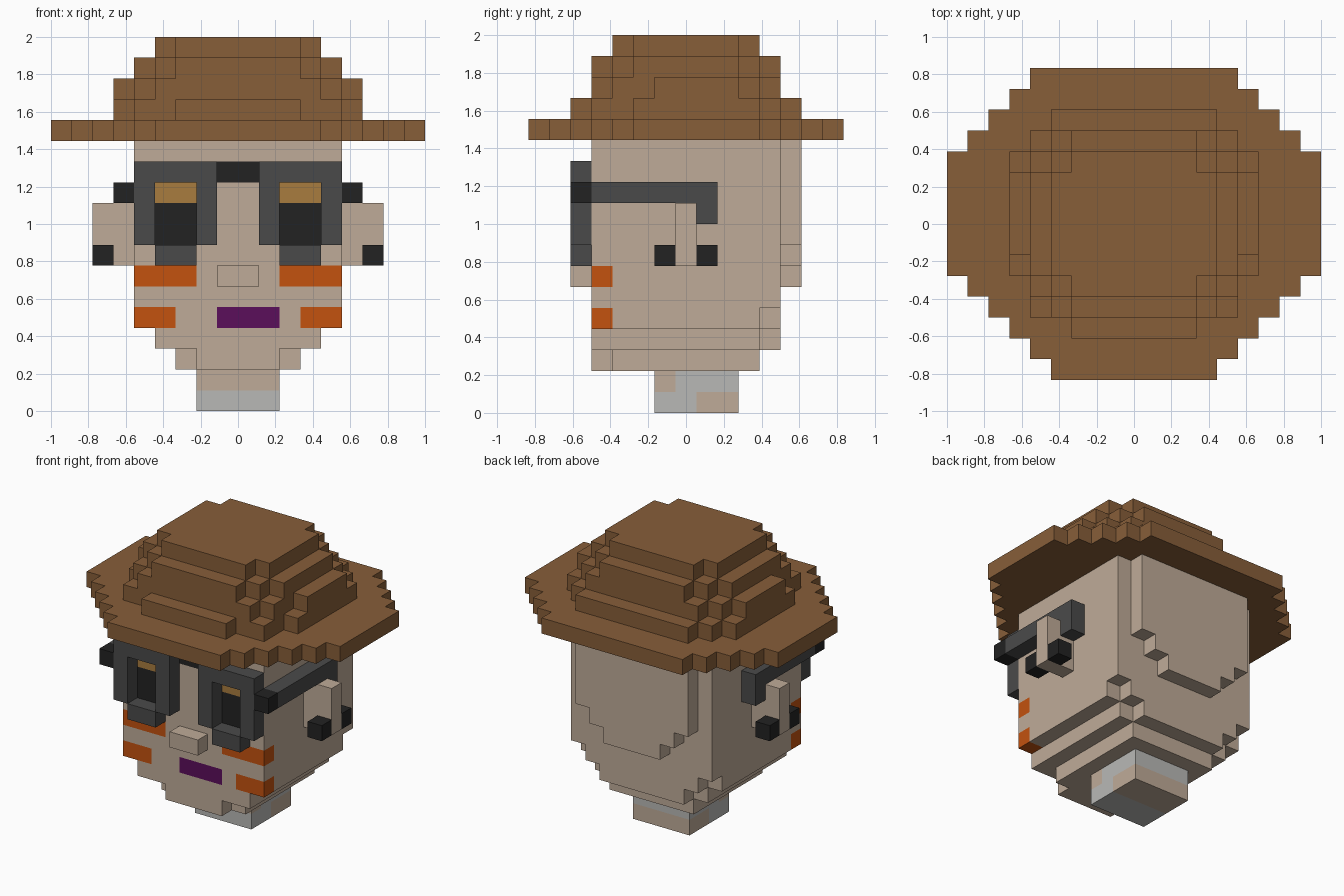
import bpy
import bmesh
from itertools import product
from mathutils import Vector
from math import radians

if "Cube" in bpy.data.objects:
    bpy.data.objects.remove(bpy.data.objects["Cube"], do_unlink=True)

UNIT = 1 / 9          # size of one block
DEPTH = 7.5           # half the depth, in blocks


def make_material(name, hex_code):
    """Flat material from an sRGB hex colour, stored as linear values."""
    channels = [c / 255 for c in bytes.fromhex(hex_code)]
    color = [c / 12.92 if c < 0.04 else ((c + 0.055) / 1.055) ** 2.4 for c in channels] + [1]
    mat = bpy.data.materials.new(name)
    mat.use_nodes = True
    mat.diffuse_color = color
    mat.node_tree.nodes["Principled BSDF"].inputs["Base Color"].default_value = color
    return mat


skin = make_material("skin", "bfab98")
brown = make_material("hat brown", "875e39")
grey = make_material("frame grey", "4a4a4a")
black = make_material("black", "222222")
gold = make_material("lens gold", "a97c3f")
orange = make_material("face paint orange", "c3520f")
purple = make_material("lip purple", "5b0e5b")
pale = make_material("collar grey", "b9b9b6")


def both(x, y, z, mat):
    """A block range and its mirror image across the middle."""
    return [(x, y, z, mat), ((-x[1], -x[0]), y, z, mat)]


def wide(half, y, z, mat):
    """A block range centred on the middle."""
    return [((-half, half), y, z, mat)]


def block_part(name, boxes):
    """Union of block ranges as one outer shell; later ranges repaint earlier ones."""
    cells = {}
    for x, y, z, mat in boxes:
        for cell in product(range(*x), range(*y), range(*z)):
            cells[cell] = mat
    mats = list(dict.fromkeys(cells.values()))
    bm = bmesh.new()
    verts = {}

    def corner(p):
        if p not in verts:
            verts[p] = bm.verts.new(Vector((p[0], p[1] - DEPTH, p[2])) * UNIT)
        return verts[p]

    for cell, mat in cells.items():
        for axis, side in product(range(3), (0, 1)):
            beside = list(cell)
            beside[axis] += 2 * side - 1
            if tuple(beside) in cells:
                continue
            loop = []
            for u, v in ((0, 0), (1, 0), (1, 1), (0, 1)):
                p = list(cell)
                p[axis] += side
                p[(axis + 1) % 3] += u
                p[(axis + 2) % 3] += v
                loop.append(corner(tuple(p)))
            face = bm.faces.new(loop if side else loop[::-1])
            face.material_index = mats.index(mat)
    # Merge flat areas of one colour
    bmesh.ops.dissolve_limit(bm, angle_limit=radians(1), verts=bm.verts[:],
                             edges=bm.edges[:], delimit={'MATERIAL'})
    mesh = bpy.data.meshes.new(name)
    bm.to_mesh(mesh)
    bm.free()
    for mat in mats:
        mesh.materials.append(mat)
    obj = bpy.data.objects.new(name, mesh)
    bpy.context.collection.objects.link(obj)
    return obj


# Hat brim: rows that narrow by one block toward front and back
brim = wide(9, (5, 11), (13, 14), brown)
for step in range(1, 6):
    brim += wide(9 - step, (5 - step, 6 - step), (13, 14), brown)
for step in range(1, 5):
    brim += wide(9 - step, (10 + step, 11 + step), (13, 14), brown)
block_part("hat_brim", brim)

# Hat crown: four stepped layers, each with notched corners
crown = []
layers = {
    14: [(6, 5, 11), (5, 3, 12), (4, 12, 13), (3, 2, 3)],
    15: [(6, 6, 10), (5, 4, 11), (4, 3, 12)],
    16: [(5, 5, 10), (4, 4, 11), (3, 3, 12)],
    17: [(4, 5, 10), (3, 4, 11)],
}
for z, slabs in layers.items():
    for half, front, back in slabs:
        crown += wide(half, (front, back), (z, z + 1), brown)
block_part("hat_crown", crown)

# Head: tall block, stepped chin, bulge at the back
head = wide(5, (3, 12), (5, 13), skin)
head += wide(5, (3, 11), (4, 5), skin) + wide(4, (11, 12), (4, 5), skin)
head += wide(4, (3, 11), (3, 4), skin) + wide(3, (11, 12), (3, 4), skin)
head += wide(3, (4, 11), (2, 3), skin) + wide(2, (3, 4), (2, 3), skin)
for half, low, high in ((4, 8, 13), (3, 7, 8), (2, 6, 7)):
    head += wide(half, (12, 13), (low, high), skin)
# Painted face: stripes, lips, lenses and bridge
front = (3, 4)
head += both((2, 5), front, (6, 7), orange)
head += both((3, 5), front, (4, 5), orange)
head += [((-1, 2), front, (4, 5), purple)]
head += both((2, 4), front, (8, 10), black)
head += both((2, 4), front, (10, 11), gold)
head += wide(1, front, (11, 12), black)
block_part("head", head)

# Neck with a patchy collar
neck = wide(2, (6, 10), (0, 2), pale)
neck += wide(2, (6, 7), (1, 2), skin) + wide(2, (8, 10), (0, 1), skin)
block_part("neck", neck)

block_part("nose", wide(1, (2, 3), (6, 7), skin))

# Glasses: raised rims around the lenses, hinges and hooked arms
rim = (2, 3)
glasses = both((1, 2), rim, (8, 12), grey)
glasses += both((4, 5), rim, (8, 12), grey)
glasses += both((2, 4), rim, (11, 12), grey)
glasses += both((2, 4), rim, (7, 8), grey)
glasses += both((5, 6), rim, (10, 11), black)
glasses += both((5, 6), (3, 9), (10, 11), grey)
glasses += both((5, 6), (8, 9), (9, 10), grey)
block_part("glasses", glasses)

# Ears with a stud before and behind each lobe
block_part("ears", both((5, 7), (7, 8), (7, 10), skin))
block_part("ear_studs", both((6, 7), (6, 7), (7, 8), black)
           + both((6, 7), (8, 9), (7, 8), black))
